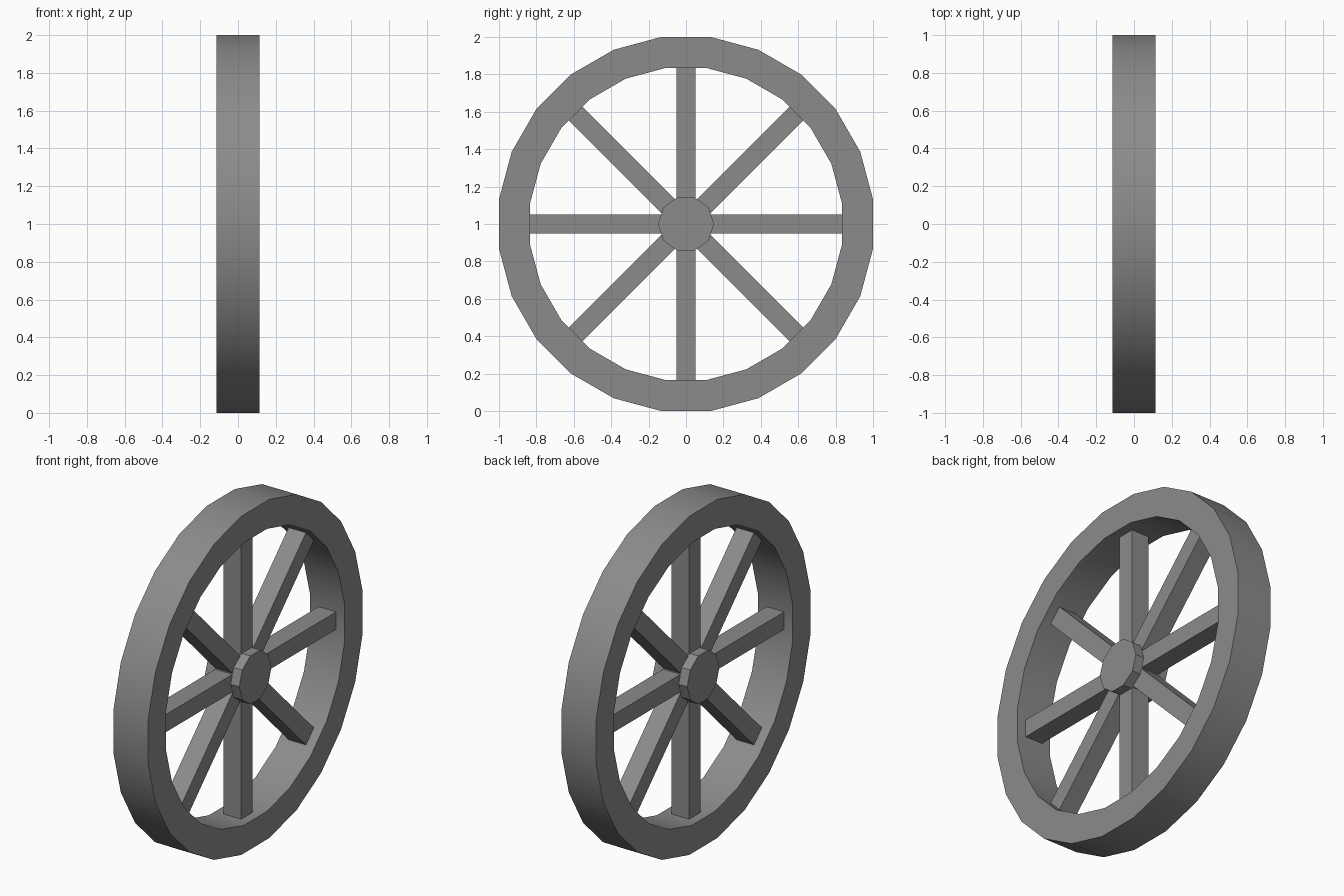
import bpy, bmesh, math
from mathutils import Matrix

cube = bpy.data.objects.get("Cube")
if cube:
    bpy.data.objects.remove(cube, do_unlink=True)

GREY = (0.26, 0.26, 0.26, 1)
mat = bpy.data.materials.new("plain grey")
mat.use_nodes = True
mat.diffuse_color = GREY
mat.node_tree.nodes["Principled BSDF"].inputs["Base Color"].default_value = GREY

HALF_WIDTH = 0.113
CENTRE = (0, 0, 1)


def add_object(name, bm, smooth=False):
    bmesh.ops.recalc_face_normals(bm, faces=bm.faces)
    mesh = bpy.data.meshes.new(name)
    bm.to_mesh(mesh)
    bm.free()
    mesh.materials.append(mat)
    obj = bpy.data.objects.new(name, mesh)
    obj.location = CENTRE
    bpy.context.collection.objects.link(obj)
    if smooth:
        bpy.ops.object.select_all(action="DESELECT")
        obj.select_set(True)
        bpy.context.view_layer.objects.active = obj
        bpy.ops.object.shade_smooth_by_angle(angle=math.radians(30))
    return obj


# Rim: a square section swept round the x axis, with flats at top and sides
SIDES = 24
flat = math.cos(math.pi / SIDES)
outer, inner = 1 / flat, 0.834 / flat
section = [(-HALF_WIDTH, inner), (HALF_WIDTH, inner),
           (HALF_WIDTH, outer), (-HALF_WIDTH, outer)]
bm = bmesh.new()
rings = []
for i in range(SIDES):
    a = (i + 0.5) * math.tau / SIDES
    rings.append([bm.verts.new((x, r * math.cos(a), r * math.sin(a))) for x, r in section])
for i, ring in enumerate(rings):
    after = rings[(i + 1) % SIDES]
    for j in range(4):
        k = (j + 1) % 4
        bm.faces.new((ring[j], ring[k], after[k], after[j]))
add_object("rim", bm, smooth=True)

# Hub: ten-sided drum with points towards front and back
bm = bmesh.new()
bmesh.ops.create_cone(bm, cap_ends=True, segments=10, radius1=0.15, radius2=0.15,
                      depth=2 * HALF_WIDTH,
                      matrix=Matrix.Rotation(math.pi / 2, 4, "Y"))
bmesh.ops.rotate(bm, verts=bm.verts, matrix=Matrix.Rotation(0, 3, "X"))
add_object("hub", bm)

# Spokes: four bars through the hub make eight arms
for i in range(4):
    bm = bmesh.new()
    bmesh.ops.create_cube(bm, size=1, matrix=Matrix.Diagonal((0.114, 0.104, 1.675, 1)))
    spoke = add_object(f"spoke_bar_{i + 1}", bm)
    spoke.rotation_euler.x = i * math.pi / 4
